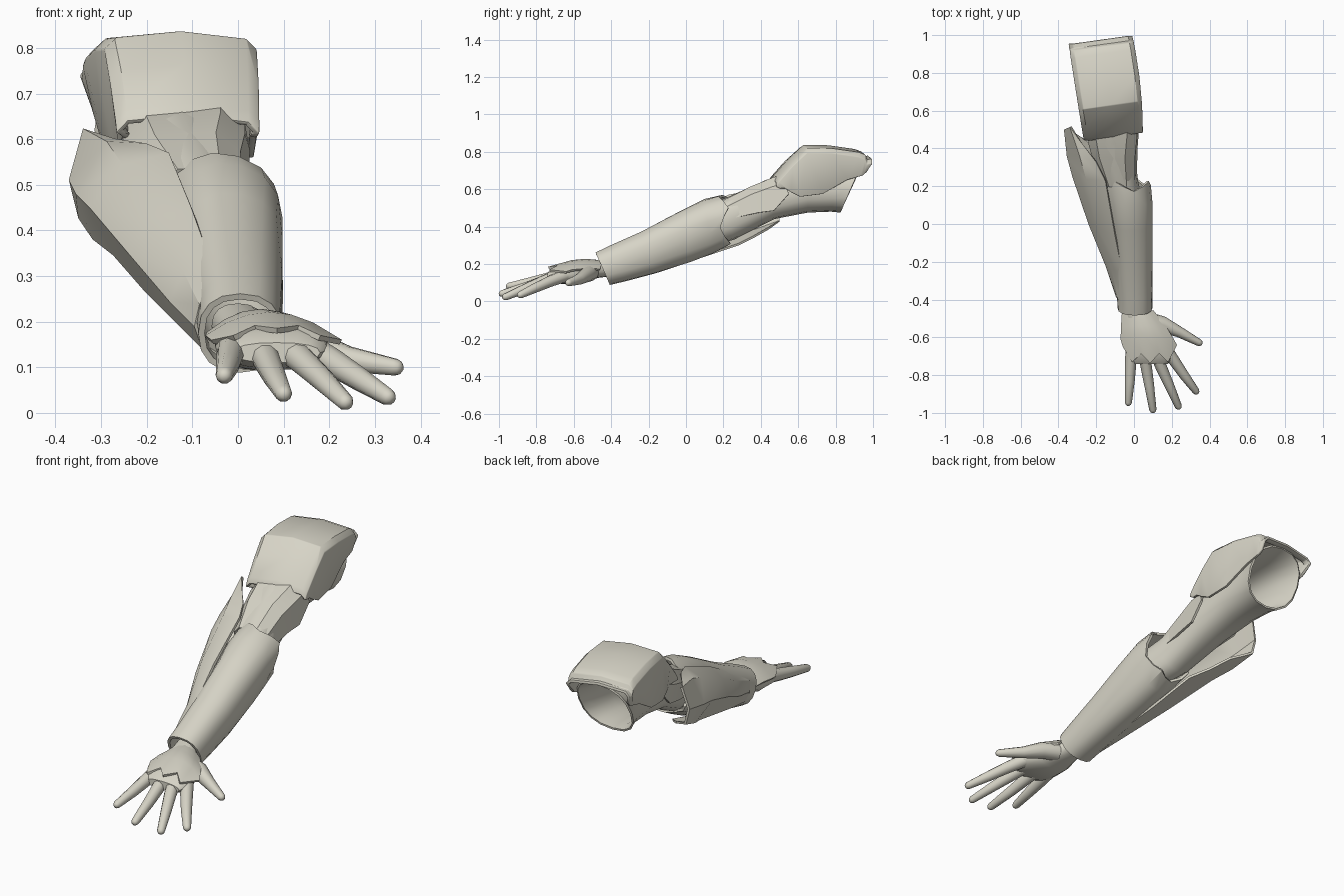
import bpy, bmesh, math
from mathutils import Vector

mat = bpy.data.materials.new("warm_grey")
mat.diffuse_color = (0.68, 0.66, 0.57, 1)


def loft(name, rows, loop=True, cap=False, thick=0.0, bevel=0.0, angle=35):
    """Skin a list of equal-length point rows; loop closes each row into a ring."""
    bm = bmesh.new()
    vs = [[bm.verts.new(p) for p in r] for r in rows]
    n = len(rows[0])
    for a, b in zip(vs, vs[1:]):
        for i in range(n if loop else n - 1):
            j = (i + 1) % n
            bm.faces.new((a[i], a[j], b[j], b[i]))
    if cap:
        bm.faces.new(vs[0])
        bm.faces.new(vs[-1])
    bmesh.ops.recalc_face_normals(bm, faces=bm.faces[:])
    me = bpy.data.meshes.new(name)
    bm.to_mesh(me)
    bm.free()
    me.materials.append(mat)
    ob = bpy.data.objects.new(name, me)
    bpy.context.collection.objects.link(ob)
    bpy.ops.object.select_all(action='DESELECT')
    ob.select_set(True)
    bpy.context.view_layer.objects.active = ob
    if thick:
        m = ob.modifiers.new("thickness", 'SOLIDIFY')
        m.thickness, m.offset = thick, 0
        bpy.ops.object.modifier_apply(modifier=m.name)
    if bevel:
        m = ob.modifiers.new("edges", 'BEVEL')
        m.width, m.segments, m.angle_limit = bevel, 2, math.radians(40)
        bpy.ops.object.modifier_apply(modifier=m.name)
    bpy.ops.object.shade_smooth_by_angle(angle=math.radians(angle))
    return ob


def ring(cy, cx, cz, rx, rz, lean=0, roll=0, horn=0, n=16, power=0.85):
    """Rounded cross-section facing along y, leaned and rolled."""
    pts = []
    for i in range(n):
        a = 2 * math.pi * i / n
        c, s = math.cos(a), math.sin(a)
        x = rx * math.copysign(abs(c) ** power, c)
        z = rz * math.copysign(abs(s) ** power, s)
        x, z = x * math.cos(roll) + z * math.sin(roll), z * math.cos(roll) - x * math.sin(roll)
        pts.append((cx + x, cy + lean * z - horn * math.cos(4 * a), cz + z))
    return pts


def finger(name, path, radii, n=10):
    """Tapered round tube along a path with a rounded tip."""
    p = [Vector(q) for q in path]
    d = (p[-1] - p[-2]).normalized()
    r = radii[-1]
    p += [p[-1] + d * r * 0.6, p[-1] + d * r * 0.9]
    radii = list(radii) + [r * 0.75, r * 0.35]
    rows = []
    for k, q in enumerate(p):
        t = (p[min(k + 1, len(p) - 1)] - p[max(k - 1, 0)]).normalized()
        side = t.cross(Vector((0, 0, 1))).normalized()
        up = side.cross(t)
        rows.append([q + radii[k] * (side * math.cos(2 * math.pi * i / n)
                                     + up * math.sin(2 * math.pi * i / n)) for i in range(n)])
    return loft(name, rows, cap=True, angle=50)


# Forearm sleeve, open at wrist and elbow
loft("forearm_sleeve", [ring(*r) for r in (
    (-.445, .005, .175, .085, .080, -.45, 0),
    (-.36, .003, .205, .087, .090, -.42, .05),
    (-.20, -.005, .262, .097, .105, -.35, .10),
    (0, -.020, .348, .108, .128, -.25, .20),
    (.12, -.033, .402, .118, .138, -.15, .30),
    (.205, -.040, .432, .118, .130, -.05, .30, .025))], thick=.014)

# Outer side fin of the forearm, flaring past the elbow
loft("forearm_fin", [
    [(-.05, -.40, .26), (-.08, -.40, .235), (-.09, -.385, .19), (-.075, -.37, .145), (-.03, -.36, .115)],
    [(-.06, -.25, .335), (-.115, -.24, .305), (-.145, -.22, .245), (-.12, -.20, .19), (-.04, -.18, .165)],
    [(-.10, -.05, .445), (-.19, -.02, .42), (-.235, 0, .35), (-.20, .02, .27), (-.08, .04, .225)],
    [(-.15, .23, .565), (-.25, .24, .54), (-.32, .25, .45), (-.27, .28, .35), (-.12, .28, .305)],
    [(-.20, .33, .585), (-.285, .36, .59), (-.35, .36, .48), (-.315, .38, .385), (-.19, .36, .345)],
    [(-.27, .42, .595), (-.335, .515, .62), (-.365, .50, .51), (-.345, .50, .43), (-.25, .44, .39)],
], loop=False, thick=.012)

# Upper arm tube flaring open at the shoulder
loft("upper_arm", [ring(*r) for r in (
    (.05, -.02, .38, .08, .09, -.4),
    (.22, -.07, .435, .088, .10, -.35),
    (.45, -.12, .545, .108, .10, -.2),
    (.65, -.14, .595, .115, .115, 0),
    (.80, -.15, .605, .125, .12, .2),
    (.89, -.16, .62, .15, .14, .45))], thick=.01)

# Elbow guard over the upper arm
loft("elbow_guard", [
    [(-.165, .24, .43), (-.165, .21, .49), (-.13, .20, .53), (-.04, .19, .53), (0, .21, .50), (.01, .25, .445)],
    [(-.215, .37, .47), (-.215, .35, .55), (-.18, .35, .605), (-.05, .35, .61), (.0, .35, .57), (.012, .39, .475)],
    [(-.24, .48, .50), (-.245, .46, .59), (-.20, .46, .65), (-.04, .46, .655), (.01, .46, .61), (.018, .47, .485)],
    [(-.25, .55, .57), (-.25, .53, .62), (-.20, .52, .67), (-.04, .52, .675), (.01, .53, .63), (.02, .55, .575)],
], loop=False, thick=.012)

# Shoulder pad shell: top y, top z, lower edge y, lower edge z
rows = []
for y, z, yb, zb in ((.485, .645, .50, .605), (.50, .67, .53, .605), (.575, .755, .56, .585),
                     (.65, .825, .61, .56), (.78, .823, .73, .575), (.92, .803, .86, .65),
                     (.955, .79, .93, .67), (.965, .765, .945, .675), (.995, .768, .965, .695)):
    t = (y - .485) / .51
    xl, xr = -.26 - .08 * t, .04 - .055 * t * t
    rows.append([(xl + .02, yb - .03, zb), (xl, y - .04, z - .03), (xl + .02, y - .04, z - .009),
                 ((xl + xr) / 2, y - .02, z + .004), (xr - .02, y, z - .012),
                 (xr, y, z - .032), (xr - .008, yb, zb)])
loft("shoulder_pad", rows, loop=False, thick=.016, bevel=.004)

# Palm
loft("palm", [ring(*r) for r in (
    (-.37, .0, .19, .058, .05, -.3),
    (-.48, .02, .172, .066, .046, -.2),
    (-.56, .055, .150, .105, .058),
    (-.65, .075, .145, .125, .052),
    (-.71, .08, .138, .118, .040),
    (-.74, .085, .132, .095, .022))], cap=True)

# Back-of-hand plate with a toothed front edge
teeth = (-.65, -.73, -.685, -.735, -.685, -.73, -.64)
rows = []
for y, cx, w, zc, drop in ((-.46, .02, .08, .215, .045), (-.54, .05, .115, .222, .05),
                           (-.61, .07, .138, .215, .05), (None, .085, .14, .19, .035)):
    rows.append([(cx + w * (i / 3 - 1), teeth[i] if y is None else y,
                  zc - drop * (i / 3 - 1) ** 2 - (.01 if y is None and i % 2 else 0))
                 for i in range(7)])
loft("hand_plate", rows, loop=False, thick=.012)

# Fingers and thumb
r4 = (.034, .030, .026, .019)
finger("little_finger", [(-.01, -.64, .148), (-.018, -.74, .125), (-.022, -.83, .105), (-.03, -.945, .082)], r4)
finger("ring_finger", [(.05, -.66, .145), (.064, -.75, .113), (.08, -.85, .08), (.10, -.983, .042)], r4)
finger("middle_finger", [(.11, -.67, .142), (.145, -.76, .11), (.185, -.85, .073), (.235, -.965, .024)], r4)
finger("index_finger", [(.155, -.64, .14), (.21, -.72, .11), (.265, -.80, .075), (.328, -.885, .035)], r4)
finger("thumb", [(.07, -.51, .155), (.15, -.53, .145), (.24, -.572, .118), (.345, -.628, .10)],
       (.045, .042, .029, .019))
